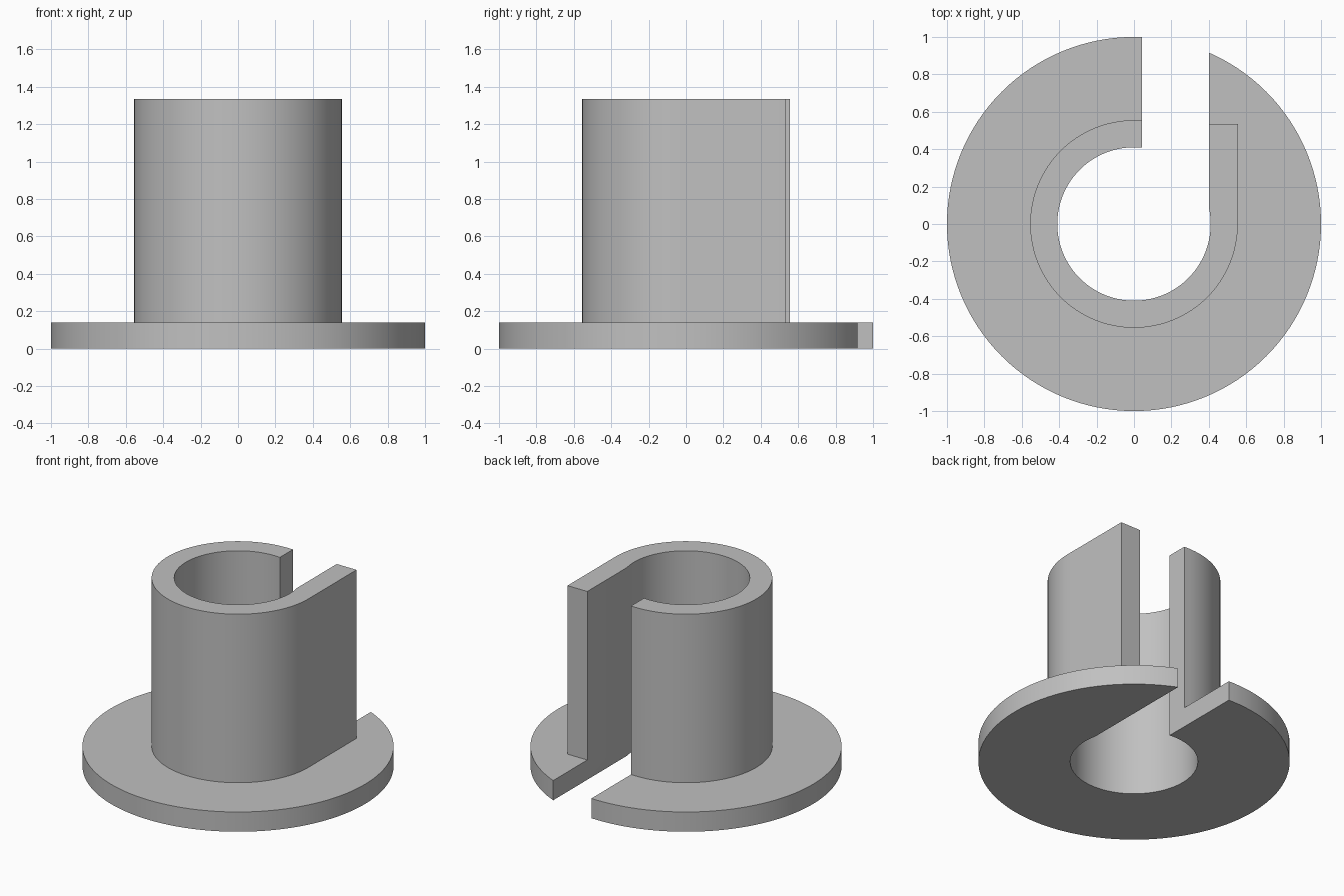
import bpy
import bmesh
from math import cos, sin, asin, acos, tau, pi, radians

default = bpy.data.objects.get("Cube")
if default:
    bpy.data.objects.remove(default, do_unlink=True)

FLANGE_R, BARREL_R, BORE_R = 1.0, 0.555, 0.41
FLANGE_H, TOTAL_H = 0.14, 1.335
SLOT_LEFT, SLOT_RIGHT = 0.043, 0.40
LIP_END = 0.535

grey = bpy.data.materials.new("plain grey")
grey.use_nodes = True
colour = (0.53, 0.53, 0.53, 1)
grey.diffuse_color = colour
grey.node_tree.nodes["Principled BSDF"].inputs["Base Color"].default_value = colour


def arc(radius, start, end, steps):
    return [(radius * cos(start + (end - start) * i / steps),
             radius * sin(start + (end - start) * i / steps))
            for i in range(steps + 1)]


def prism(name, outline, bottom, top):
    """Extrude a flat outline into a closed solid."""
    bm = bmesh.new()
    face = bm.faces.new([bm.verts.new((x, y, bottom)) for x, y in outline])
    grown = bmesh.ops.extrude_face_region(bm, geom=[face])["geom"]
    verts = [v for v in grown if isinstance(v, bmesh.types.BMVert)]
    bmesh.ops.translate(bm, verts=verts, vec=(0, 0, top - bottom))
    bmesh.ops.recalc_face_normals(bm, faces=bm.faces)
    mesh = bpy.data.meshes.new(name)
    bm.to_mesh(mesh)
    bm.free()
    mesh.materials.append(grey)
    obj = bpy.data.objects.new(name, mesh)
    bpy.context.collection.objects.link(obj)
    return obj


def combine(target, helper, operation):
    """Apply a boolean, then discard the helper solid."""
    helper.hide_render = True
    mod = target.modifiers.new(operation.lower(), "BOOLEAN")
    mod.operation, mod.solver, mod.object = operation, "EXACT", helper
    bpy.context.view_layer.objects.active = target
    bpy.ops.object.modifier_apply(modifier=mod.name)
    bpy.data.objects.remove(helper, do_unlink=True)


# Round base flange
bushing = prism("flanged_bushing", arc(FLANGE_R, 0, tau, 128)[:-1], 0, FLANGE_H)

# Barrel: round, with a straight tangent wall running to the back on the left
barrel_outline = arc(BARREL_R, pi / 2, tau, 96)
barrel_outline += [(BARREL_R, LIP_END), (SLOT_LEFT + 0.1, LIP_END),
                   (SLOT_LEFT + 0.1, BARREL_R)]
combine(bushing, prism("barrel", barrel_outline, FLANGE_H / 2, TOTAL_H), "UNION")

# Bore opening into a slot through the back
bore_outline = arc(BORE_R, acos(SLOT_LEFT / BORE_R),
                   tau + acos(SLOT_RIGHT / BORE_R), 96)
bore_outline += [(SLOT_RIGHT, 1.2), (SLOT_LEFT, 1.2)]
combine(bushing, prism("bore_cutter", bore_outline, -0.2, TOTAL_H + 0.2), "DIFFERENCE")

# Smooth curved walls, keep crisp edges
bpy.ops.object.select_all(action="DESELECT")
bushing.select_set(True)
bpy.context.view_layer.objects.active = bushing
bpy.ops.object.shade_smooth_by_angle(angle=radians(30))
